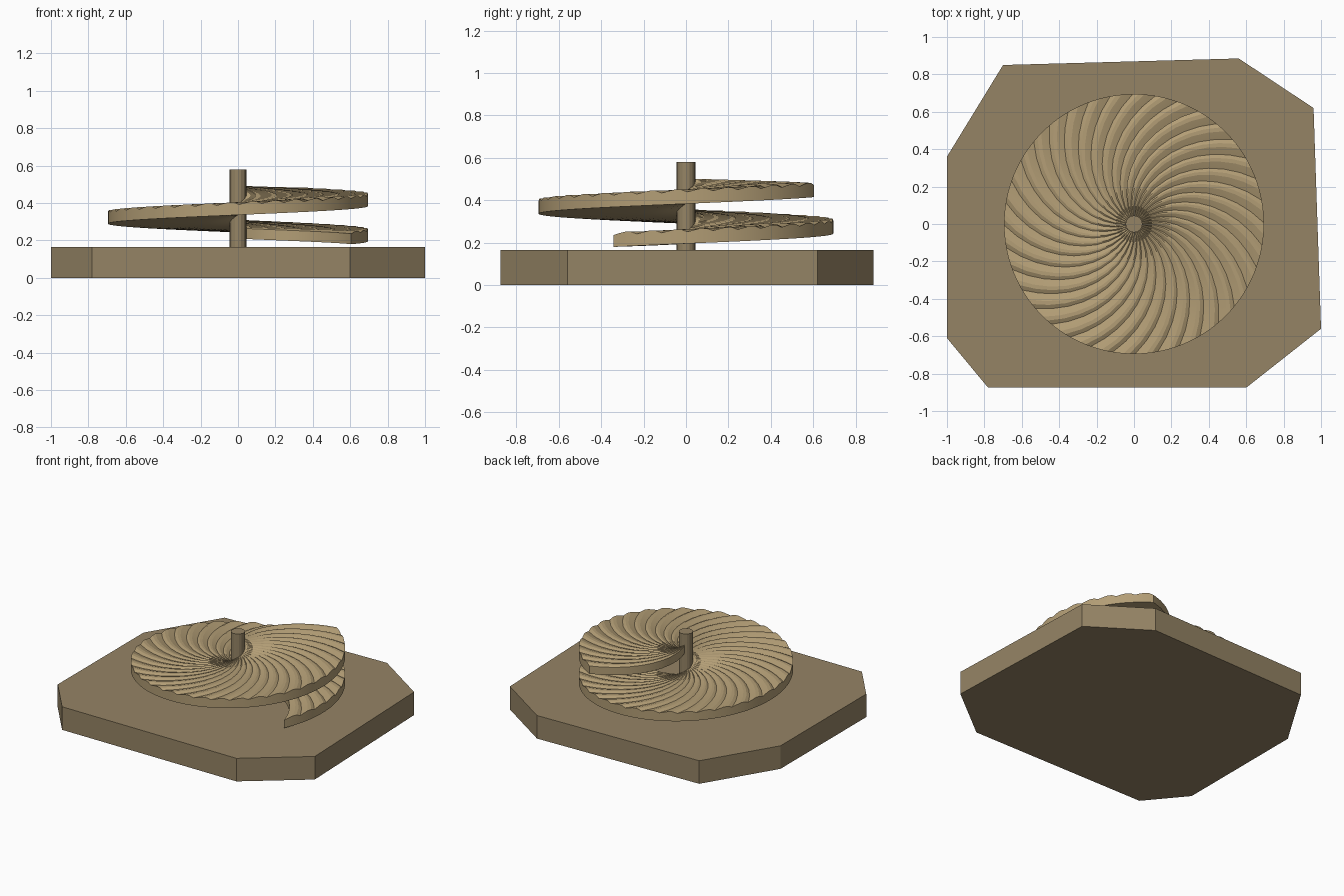
import bpy, bmesh
from math import cos, sin, radians

if "Cube" in bpy.data.objects:
    bpy.data.objects.remove(bpy.data.objects["Cube"])


def material(name, rgb):
    m = bpy.data.materials.new(name)
    m.diffuse_color = (*rgb, 1)
    m.use_nodes = True
    m.node_tree.nodes["Principled BSDF"].inputs["Base Color"].default_value = m.diffuse_color
    return m


stone = material("dark_tan", (0.30, 0.23, 0.13))
sand = material("light_tan", (0.45, 0.34, 0.18))


def make_object(name, bm, mat):
    bmesh.ops.recalc_face_normals(bm, faces=bm.faces)
    mesh = bpy.data.meshes.new(name)
    bm.to_mesh(mesh)
    bm.free()
    mesh.materials.append(mat)
    ob = bpy.data.objects.new(name, mesh)
    bpy.context.collection.objects.link(ob)
    return ob


def prism(name, outline, z0, z1, mat):
    bm = bmesh.new()
    face = bm.faces.new([bm.verts.new((x, y, z0)) for x, y in outline])
    ext = bmesh.ops.extrude_face_region(bm, geom=[face], use_keep_orig=True)
    for v in ext["geom"]:
        if isinstance(v, bmesh.types.BMVert):
            v.co.z = z1
    return make_object(name, bm, mat)


# Irregular eight-sided slab
prism("base", [(-0.70, 0.85), (-1.0, 0.36), (-1.0, -0.61), (-0.78, -0.875),
               (0.60, -0.875), (1.0, -0.56), (0.96, 0.62), (0.56, 0.885)],
      0, 0.165, stone)

# Central post
prism("post", [(0.045 * cos(radians(a * 22.5)), 0.045 * sin(radians(a * 22.5)))
               for a in range(16)], 0.165, 0.58, stone)

# Spiral ramp of swept ridges: 45 ridges, ten degrees each
R_IN, R_OUT, RINGS = 0.03, 0.695, 10
START, RIDGES, STEP = -29.5, 45, 10
SWEEP = 55                      # how far the ridge lines trail at the rim
RISE = 0.235 / 450
PROFILE = [0.0, 0.007, 0.013, 0.012]   # bump across one ridge
PER = len(PROFILE)
COLS = RIDGES * PER

bm = bmesh.new()
top, bottom = [], []
for i in range(COLS + 1):
    t_row, b_row = [], []
    for j in range(RINGS + 1):
        f = j / RINGS
        r = R_IN + (R_OUT - R_IN) * f
        ang = START + i * STEP / PER + SWEEP * (1 - f)
        x, y = r * cos(radians(ang)), r * sin(radians(ang))
        z = 0.18 + RISE * (ang - START)
        bump = PROFILE[i % PER] * (0.3 + 0.7 * f)
        b_row.append(bm.verts.new((x, y, z)))
        t_row.append(bm.verts.new((x, y, z + 0.056 + bump)))
    top.append(t_row)
    bottom.append(b_row)

for i in range(COLS):
    for j in range(RINGS):
        for g in (top, bottom):
            bm.faces.new((g[i][j], g[i + 1][j], g[i + 1][j + 1], g[i][j + 1]))
    for j in (0, RINGS):
        bm.faces.new((bottom[i][j], bottom[i + 1][j], top[i + 1][j], top[i][j]))
for i in (0, COLS):
    for j in range(RINGS):
        bm.faces.new((bottom[i][j], bottom[i][j + 1], top[i][j + 1], top[i][j]))
ramp = make_object("spiral_ramp", bm, sand)
bpy.context.view_layer.objects.active = ramp
ramp.select_set(True)
bpy.ops.object.shade_smooth_by_angle(angle=radians(15))
